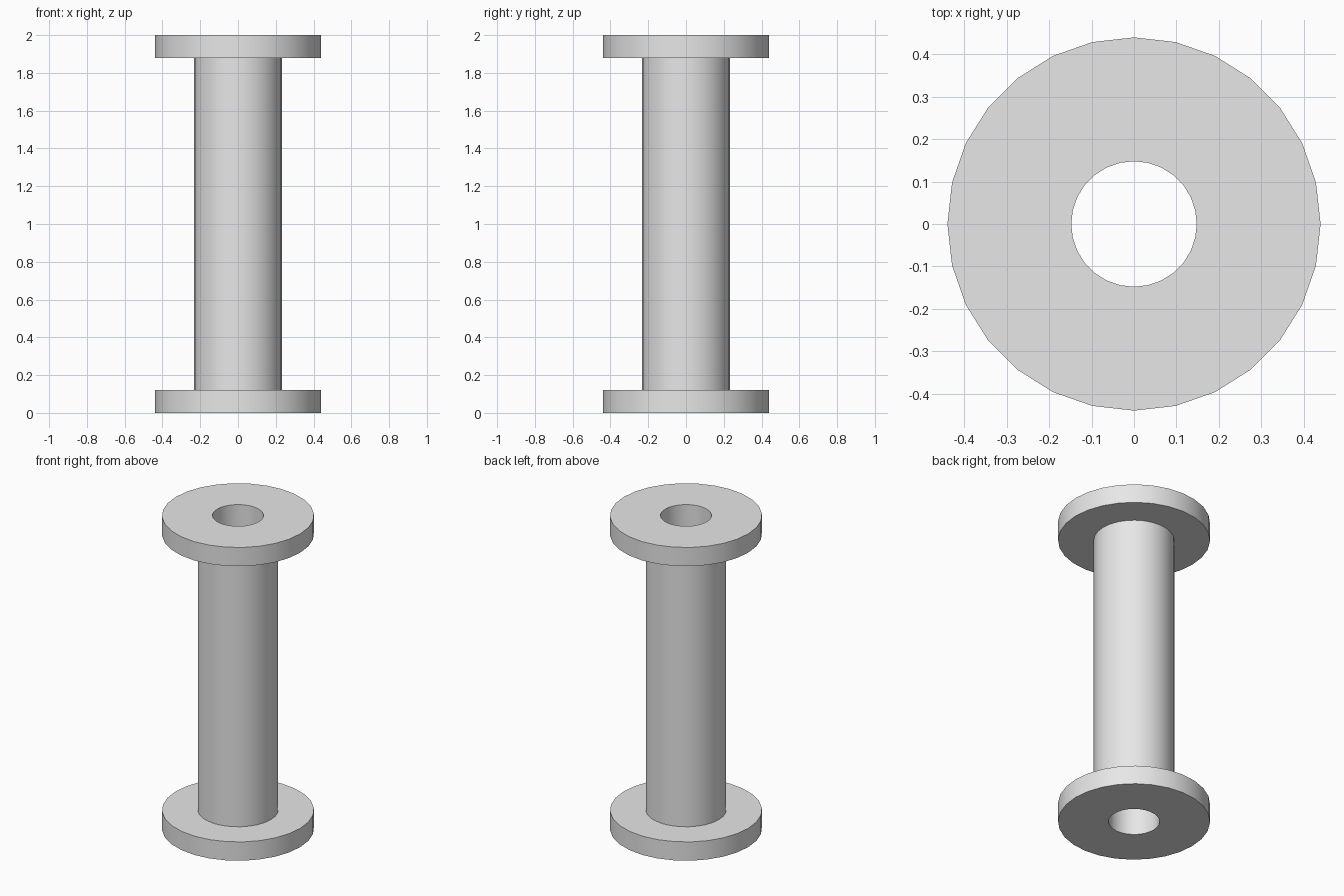
import bpy
import bmesh
import math

SIDES = 28
HEIGHT = 2.0
FLANGE = 0.12        # flange thickness
R_FLANGE, R_CORE, R_BORE = 0.44, 0.233, 0.148

cube = bpy.data.objects.get("Cube")
if cube:
    bpy.data.objects.remove(cube, do_unlink=True)

grey = bpy.data.materials.new("plain_grey")
grey.use_nodes = True
grey.diffuse_color = (0.8, 0.8, 0.8, 1)
grey.node_tree.nodes["Principled BSDF"].inputs["Base Color"].default_value = (0.8, 0.8, 0.8, 1)


def lathe(name, profile, material):
    """Revolve a closed (radius, height) outline around z."""
    bm = bmesh.new()
    rings = []
    for r, z in profile:
        angles = [math.tau * i / SIDES for i in range(SIDES)]
        rings.append([bm.verts.new((r * math.cos(a), r * math.sin(a), z)) for a in angles])
    for k, lower in enumerate(rings):
        upper = rings[(k + 1) % len(rings)]
        for i in range(SIDES):
            j = (i + 1) % SIDES
            bm.faces.new((lower[i], lower[j], upper[j], upper[i]))
    bmesh.ops.recalc_face_normals(bm, faces=bm.faces)
    mesh = bpy.data.meshes.new(name)
    bm.to_mesh(mesh)
    bm.free()
    mesh.materials.append(material)
    obj = bpy.data.objects.new(name, mesh)
    bpy.context.collection.objects.link(obj)
    bpy.ops.object.select_all(action="DESELECT")
    obj.select_set(True)
    bpy.context.view_layer.objects.active = obj
    bpy.ops.object.shade_smooth_by_angle(angle=math.radians(30))
    return obj


# Hollow spool: bottom flange, core, top flange and through bore in one solid
lathe("spool", [
    (R_BORE, 0), (R_FLANGE, 0), (R_FLANGE, FLANGE), (R_CORE, FLANGE),
    (R_CORE, HEIGHT - FLANGE), (R_FLANGE, HEIGHT - FLANGE),
    (R_FLANGE, HEIGHT), (R_BORE, HEIGHT),
], grey)
